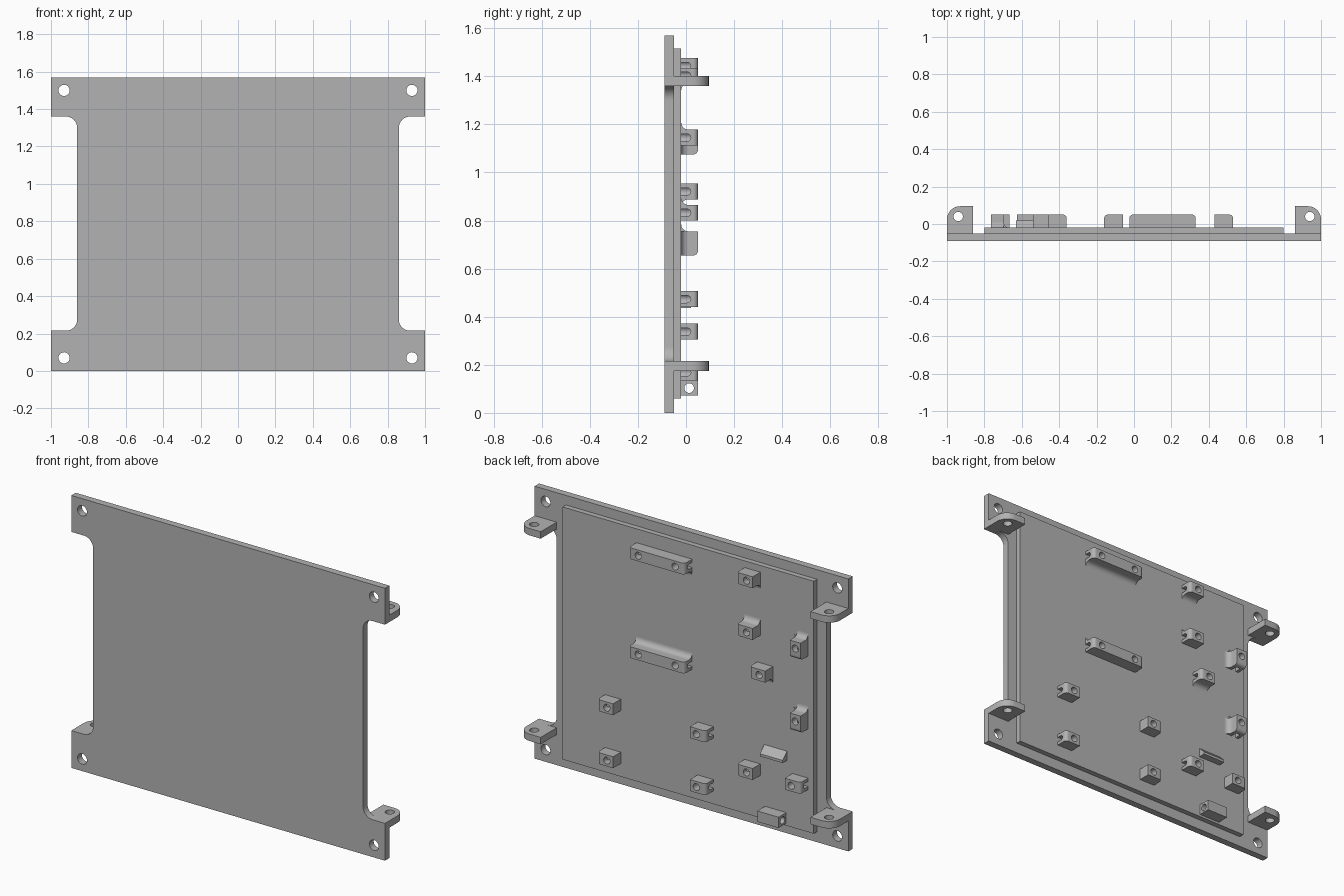
import bpy, bmesh, math

cube = bpy.data.objects.get("Cube")
if cube:
    bpy.data.objects.remove(cube, do_unlink=True)

grey = bpy.data.materials.new("plain_grey")
grey.use_nodes = True
colour = (0.45, 0.45, 0.45, 1)
grey.diffuse_color = colour
grey.node_tree.nodes["Principled BSDF"].inputs["Base Color"].default_value = colour

BACK, PANEL, TOP = -0.05, -0.02, 0.05   # plate back, panel back, mount back (y)


def arc(cx, cy, r, a0, a1, n=8):
    """Points on an arc, angles in degrees."""
    angles = [math.radians(a0 + (a1 - a0) * i / n) for i in range(n + 1)]
    return [(cx + r * math.cos(a), cy + r * math.sin(a)) for a in angles]


def circle(cx, cy, r):
    return arc(cx, cy, r, 0, 360, 24)[:-1]


def rect(a0, a1, b0, b1):
    return [(a0, b0), (a1, b0), (a1, b1), (a0, b1)]


def prism(name, pts, lo, hi, axis):
    """Extrude a 2D outline along an axis; outline uses the other two axes in xyz order."""
    k = "xyz".index(axis)
    bm = bmesh.new()
    rings = []
    for d in (lo, hi):
        ring = []
        for p in pts:
            co = list(p)
            co.insert(k, d)
            ring.append(bm.verts.new(co))
        rings.append(ring)
    bm.faces.new(rings[0])
    bm.faces.new(rings[1][::-1])
    n = len(pts)
    for i in range(n):
        j = (i + 1) % n
        bm.faces.new((rings[0][i], rings[0][j], rings[1][j], rings[1][i]))
    bmesh.ops.recalc_face_normals(bm, faces=bm.faces)
    mesh = bpy.data.meshes.new(name)
    bm.to_mesh(mesh)
    bm.free()
    mesh.materials.append(grey)
    ob = bpy.data.objects.new(name, mesh)
    bpy.context.collection.objects.link(ob)
    return ob


def cut(ob, cutters):
    """Subtract the cutters and bake the result."""
    for c in cutters:
        mod = ob.modifiers.new("cut", "BOOLEAN")
        mod.operation, mod.solver, mod.object = "DIFFERENCE", "EXACT", c
    bpy.context.view_layer.update()
    ev = ob.evaluated_get(bpy.context.evaluated_depsgraph_get())
    mesh = bpy.data.meshes.new_from_object(ev)
    ob.modifiers.clear()
    ob.data = mesh
    for c in cutters:
        bpy.data.objects.remove(c, do_unlink=True)


def mount(name, l0, l1, c0, c1, notch, fillet=0, axis="x"):
    """Screw mount: l runs along its axis, c across; notch lists open ends (-1, 1)."""
    cross = "z" if axis == "x" else "x"
    r, mid, base = 0.02, (c0 + c1) / 2, PANEL - 0.01

    def along(nm, pts, lo, hi):          # outline (l, y) swept across
        return prism(nm, pts if axis == "x" else [(y, l) for l, y in pts], lo, hi, cross)

    def across(nm, pts, lo, hi):         # outline (c, y) swept lengthwise
        return prism(nm, [(y, c) for c, y in pts] if axis == "x" else pts, lo, hi, axis)

    pts = [(l0, base), (l1, base)]
    pts += arc(l1 - r, TOP - r, r, 0, 90) if 1 in notch else [(l1, TOP)]
    pts += arc(l0 + r, TOP - r, r, 90, 180) if -1 in notch else [(l0, TOP)]
    body = along(name, pts, c0, c1)
    cutters = []
    for s in notch:
        end = l1 if s > 0 else l0
        hole = end - s * 0.06
        centre = (hole, mid) if axis == "x" else (mid, hole)
        cutters.append(prism("hole", circle(*centre, 0.02), PANEL, 0.1, "y"))
        slot = [(mid - 0.015, PANEL), (mid + 0.015, PANEL)] + arc(mid, 0.005, 0.015, 0, 180)
        cutters.append(across("slot", slot, *sorted((hole, end + s * 0.02))))
    cut(body, cutters)

    # concave blend into the panel
    def blend(edge, s):
        f = 0.03
        return [(edge - s * 0.002, base), (edge + s * f, base)] + [
            (edge + s * (f + u), v) for u, v in arc(0, PANEL + f, f, 270, 180)] + [
            (edge - s * 0.002, PANEL + f)]
    if fillet:
        across(name + "_blend", blend(c1 if fillet > 0 else c0, fillet), l0, l1)
    if axis == "z":
        along(name + "_end_blend", blend(l1, 1), c0, c1)


# main plate with filleted side notches
R, IN, Z0, Z1, H = 0.06, 0.86, 0.215, 1.36, 1.57
half = [(1, 0), (1, Z0)] + arc(IN + R, Z0 + R, R, 270, 180) \
    + arc(IN + R, Z1 - R, R, 180, 90) + [(1, Z1), (1, H)]
plate = prism("main_plate", half + [(-x, z) for x, z in reversed(half)], -0.09, BACK, "y")
cut(plate, [prism("hole", circle(x, z, 0.03), -0.2, 0.1, "y")
            for x in (-0.93, 0.93) for z in (0.07, 1.5)])

# raised back panel
prism("back_panel", rect(-0.8, 0.8, BACK - 0.01, PANEL), 0.06, 1.515, "z")

# corner tabs
for side, s in (("left", 1), ("right", -1)):
    for level, z in (("lower", Z0 - 0.04), ("upper", Z1)):
        out = [(IN, BACK - 0.01), (1, BACK - 0.01)] + arc(0.93, 0.025, 0.07, 0, 90) + [(IN, 0.095)]
        tab = prism(f"{level}_{side}_tab", [(s * x, y) for x, y in out], z, z + 0.04, "z")
        cut(tab, [prism("hole", circle(s * 0.94, 0.04, 0.025), z - 0.1, z + 0.1, "z")])

# long mounts
mount("upper_long_mount", -0.025, 0.33, 1.37, 1.435, (-1, 1), -1)
mount("middle_long_mount", -0.025, 0.33, 0.80, 0.865, (-1, 1), 1)

# small mounts: x start, z start, notch end, blend side
small = [(-0.46, 1.41, 1, -1), (-0.46, 1.112, 1, 1), (-0.54, 0.888, 1, -1),
         (0.43, 0.44, 1, 0), (0.43, 0.135, 1, 0), (-0.16, 0.44, -1, 0),
         (-0.16, 0.135, -1, 0), (-0.46, 0.305, 1, 0), (-0.765, 0.305, -1, 0)]
for i, (x, z, n, f) in enumerate(small):
    mount(f"small_mount_{i + 1}", x, x + 0.1, z, z + 0.066, (n,), f)

# upright mounts near the edge
for nm, z in (("upper", 1.075), ("lower", 0.655)):
    mount(nm + "_upright_mount", z, z + 0.1, -0.765, -0.697, (-1,), 1, "z")

# sloped rib and cable guide block
prism("sloped_rib", [(PANEL - 0.01, 0.437), (0.02, 0.437), (0.02, 0.452), (PANEL, 0.49),
                     (PANEL - 0.01, 0.49)], -0.63, -0.485, "x")
guide = prism("cable_guide", rect(PANEL - 0.01, TOP, 0.073, 0.135), -0.625, -0.49, "x")
cut(guide, [prism("hole", circle(0.013, 0.103, 0.02), -0.8, -0.3, "x")])

# smooth curves, sharp edges
bpy.ops.object.select_all(action="DESELECT")
for ob in bpy.context.scene.objects:
    if ob.type == "MESH" and grey.name in ob.data.materials:
        ob.select_set(True)
        bpy.context.view_layer.objects.active = ob
bpy.ops.object.shade_smooth_by_angle(angle=math.radians(30))
